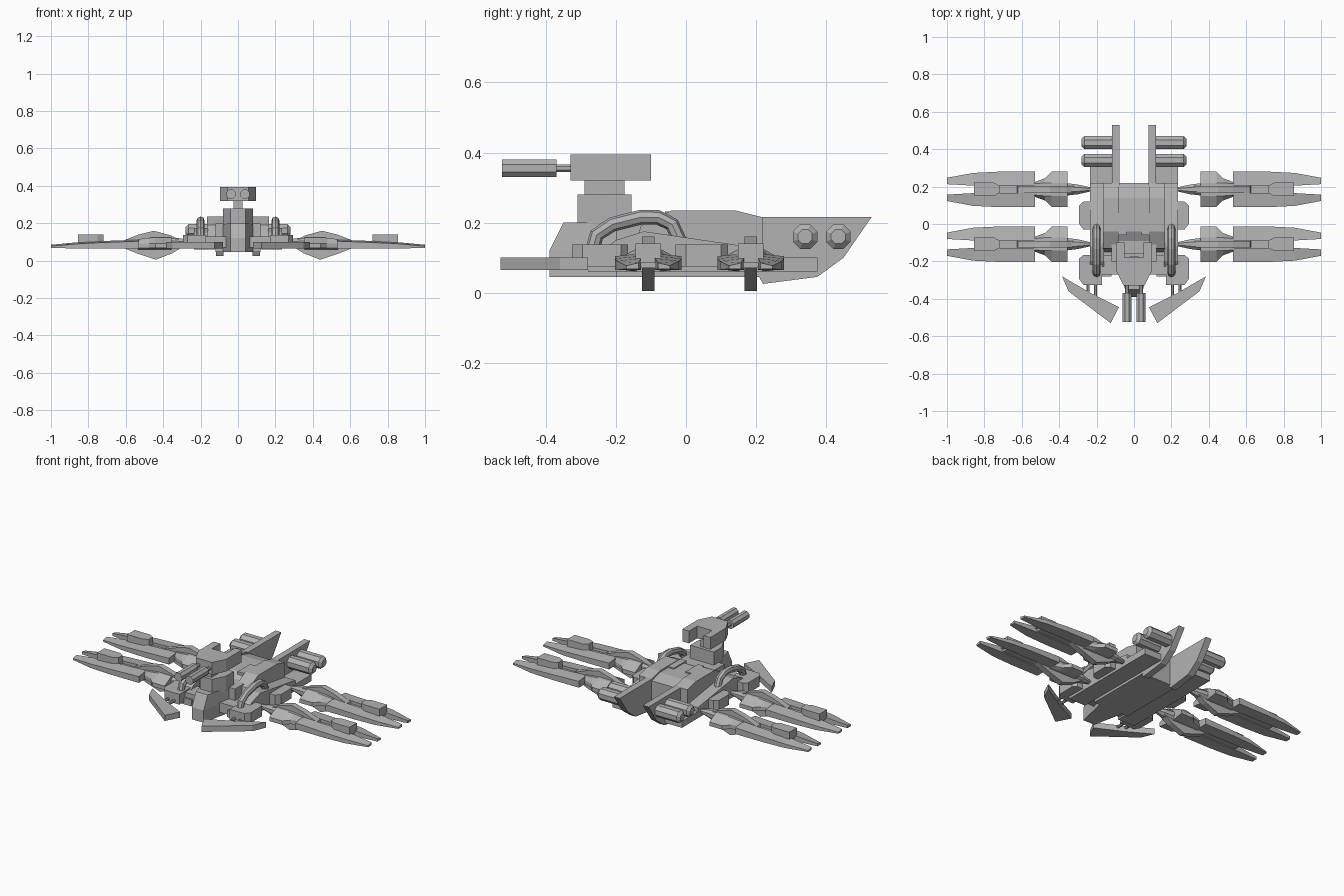
import bpy, bmesh, math
from mathutils import Vector

if "Cube" in bpy.data.objects:
    bpy.data.objects.remove(bpy.data.objects["Cube"], do_unlink=True)

grey = bpy.data.materials.new("hull_grey")
grey.use_nodes = True
COLOUR = (0.45, 0.45, 0.45, 1)
grey.diffuse_color = COLOUR
grey.node_tree.nodes["Principled BSDF"].inputs["Base Color"].default_value = COLOUR


def finish(name, bm, mirror):
    bmesh.ops.recalc_face_normals(bm, faces=bm.faces)
    mesh = bpy.data.meshes.new(name)
    bm.to_mesh(mesh)
    bm.free()
    mesh.materials.append(grey)
    obj = bpy.data.objects.new(name, mesh)
    bpy.context.collection.objects.link(obj)
    if mirror:
        obj.modifiers.new("mirror", "MIRROR").use_mirror_merge = False
    return obj


def loft(name, rings, mirror=False):
    """Skin a list of equally long rings and cap both ends."""
    bm = bmesh.new()
    loops = [[bm.verts.new(p) for p in ring] for ring in rings]
    n = len(loops[0])
    for a, b in zip(loops, loops[1:]):
        for i in range(n):
            bm.faces.new((a[i], a[(i + 1) % n], b[(i + 1) % n], b[i]))
    bm.faces.new(loops[0])
    bm.faces.new(loops[-1])
    return finish(name, bm, mirror)


def prism(name, pts, axis, lo, hi, mirror=False):
    """Extrude a 2D outline along an axis."""
    def place(p, d):
        q = list(p)
        q.insert("xyz".index(axis), d)
        return q
    return loft(name, [[place(p, d) for p in pts] for d in (lo, hi)], mirror)


def box(name, x, y, z, mirror=False):
    return prism(name, [(x[0], y[0]), (x[1], y[0]), (x[1], y[1]), (x[0], y[1])], "z", *z, mirror)


def rod(name, stations, axis, centre, mirror=False, sides=8):
    """Lathe (position, radius) stations around a straight axis."""
    rings = []
    for d, r in stations:
        ring = []
        for i in range(sides):
            t = math.tau * (i + 0.5) / sides
            q = [centre[0] + r * math.cos(t), centre[1] + r * math.sin(t)]
            q.insert("xyz".index(axis), d)
            ring.append(q)
        rings.append(ring)
    return loft(name, rings, mirror)


# Central hull: tapered nose, body and sloped deck
nose = [(-0.08, -0.2), (-0.04, 1), (0.04, 1), (0.08, -0.2)]
loft("nose", [[(-w, y, z), (w, y, z), (w + 0.04, -0.2, z), (-w - 0.04, -0.2, z)]
              for w, y, z in ((0.04, -0.39, 0.045), (0.04, -0.39, 0.12), (0.04, -0.35, 0.2))])
box("hull_body", (-0.12, 0.12), (-0.2, 0.22), (0.045, 0.2))
prism("deck", [(-0.15, 0.1), (-0.13, 0.19), (-0.04, 0.235), (0.14, 0.235), (0.22, 0.215),
               (0.22, 0.06), (-0.1, 0.06)], "x", 0.08, 0.165, True)
prism("deck_middle", [(-0.15, 0.1), (-0.13, 0.18), (-0.04, 0.225), (0.14, 0.225),
                      (0.22, 0.205), (0.22, 0.06)], "x", -0.08, 0.08)
box("deck_strip", (0.04, 0.08), (-0.06, 0.06), (0.15, 0.232), True)

# Tail fins with paired rollers
prism("tail_fin", [(0.2, 0.216), (0.53, 0.216), (0.45, 0.1), (0.375, 0.045), (0.22, 0.025),
                   (0.2, 0.06)], "x", 0.078, 0.118, True)
for y in (0.34, 0.435):
    rod("tail_roller", [(0.11, 0.038), (0.265, 0.038), (0.28, 0.022)], "x", (y, 0.16), True)

# Side bars, shoulders and outboard blocks
box("side_bar", (0.12, 0.235), (-0.28, 0.375), (0.06, 0.1), True)
prism("shoulder", [(-0.28, 0.09), (-0.2, 0.15), (-0.12, 0.175), (0.22, 0.125), (0.22, 0.09)],
      "x", 0.16, 0.235, True)
box("nose_bracket", (0.06, 0.17), (-0.27, -0.165), (0.07, 0.13), True)
for y0, y1 in ((-0.325, -0.165), (-0.03, 0.12)):
    prism("outboard_block", [(0.17, y0), (0.27, y0), (0.293, y0 + 0.03), (0.293, y1 - 0.02),
                             (0.27, y1), (0.17, y1)], "z", 0.075, 0.138, True)
for x in (0.205, 0.245):
    rod("skirt_strut", [(-0.41, 0.009), (-0.3, 0.009)], "y", (x, 0.09), True)

# Arched hoses over the shoulders
hose = []
for p in ((-0.27, 0.11), (-0.255, 0.165), (-0.21, 0.195), (-0.13, 0.215), (-0.08, 0.215),
          (-0.04, 0.195), (-0.015, 0.14)):
    hose.append(Vector((0.2, *p)))
rings = []
for i, p in enumerate(hose):
    along = (hose[min(i + 1, len(hose) - 1)] - hose[max(i - 1, 0)]).normalized()
    up = along.cross(Vector((1, 0, 0)))
    rings.append([p + 0.021 * (math.cos(k * math.tau / 8) * Vector((1, 0, 0))
                               + math.sin(k * math.tau / 8) * up) for k in range(8)])
loft("shoulder_hose", rings, True)

# Angled front skirts
prism("front_skirt", [(0.385, -0.28), (0.35, -0.36), (0.125, -0.53), (0.08, -0.445),
                      (0.23, -0.37)], "z", 0.065, 0.1, True)

# Turret
prism("turret_base", [(-0.04, -0.31), (0.04, -0.31), (0.08, -0.23), (0.08, -0.155),
                      (-0.08, -0.155), (-0.08, -0.23)], "z", 0.19, 0.28)
box("turret_neck", (-0.025, 0.025), (-0.29, -0.175), (0.27, 0.33))
prism("turret_head", [(-0.055, -0.33), (0.055, -0.33), (0.095, -0.25), (0.095, -0.1), (0.05, -0.1),
                      (0.05, -0.18), (-0.05, -0.18), (-0.05, -0.1), (-0.095, -0.1),
                      (-0.095, -0.25)], "z", 0.32, 0.395)
rod("gun_barrel", [(-0.525, 0.027), (-0.37, 0.027)], "y", (0.037, 0.355), True)
rod("gun_sleeve", [(-0.38, 0.012), (-0.32, 0.012)], "y", (0.037, 0.355), True)


# Four identical outrigger wings
def wing(c):
    def section(x, w, low, mid, high, crown):
        return [(x, c - w, mid - 0.012), (x, c - w, mid + 0.012), (x, c - crown, high),
                (x, c + crown, high), (x, c + w, mid + 0.012), (x, c + w, mid - 0.012),
                (x, c + crown, low), (x, c - crown, low)]
    rod("wing_arm", [(0.225, 0.01), (0.3, 0.028), (0.36, 0.036)], "x", (c, 0.092), True)
    loft("wing_root", [section(0.355, 0.095, 0.06, 0.08, 0.125, 0.035),
                       section(0.44, 0.095, 0.06, 0.08, 0.125, 0.035),
                       section(0.475, 0.06, 0.06, 0.08, 0.122, 0.035),
                       section(0.535, 0.038, 0.06, 0.08, 0.115, 0.03)], True)
    prism("wing_keel", [(0.27, 0.09), (0.35, 0.04), (0.44, 0.005), (0.53, 0.035), (0.63, 0.075),
                        (0.62, 0.105), (0.53, 0.14), (0.45, 0.16), (0.36, 0.135)],
          "y", c - 0.018, c + 0.018, True)
    for s in (-1, 1):
        loft("wing_blade", [[(x, c + s * a, low), (x, c + s * b, low), (x, c + s * b, high - 0.008),
                             (x, c + s * a, high)] for x, a, b, low, high in
                            ((0.53, 0.02, 0.095, 0.065, 0.112), (0.72, 0.02, 0.095, 0.065, 0.105),
                             (0.86, 0.02, 0.088, 0.065, 0.098), (1.0, 0.028, 0.062, 0.068, 0.085))],
             True)
    box("wing_spine", (0.53, 0.84), (c - 0.02, c + 0.02), (0.07, 0.09), True)
    prism("wing_pod", [(0.72, c - 0.02), (0.75, c - 0.036), (0.855, c - 0.036), (0.855, c + 0.036),
                       (0.75, c + 0.036), (0.72, c + 0.02)], "z", 0.085, 0.14, True)


for centre in (0.185, -0.108):
    wing(centre)
